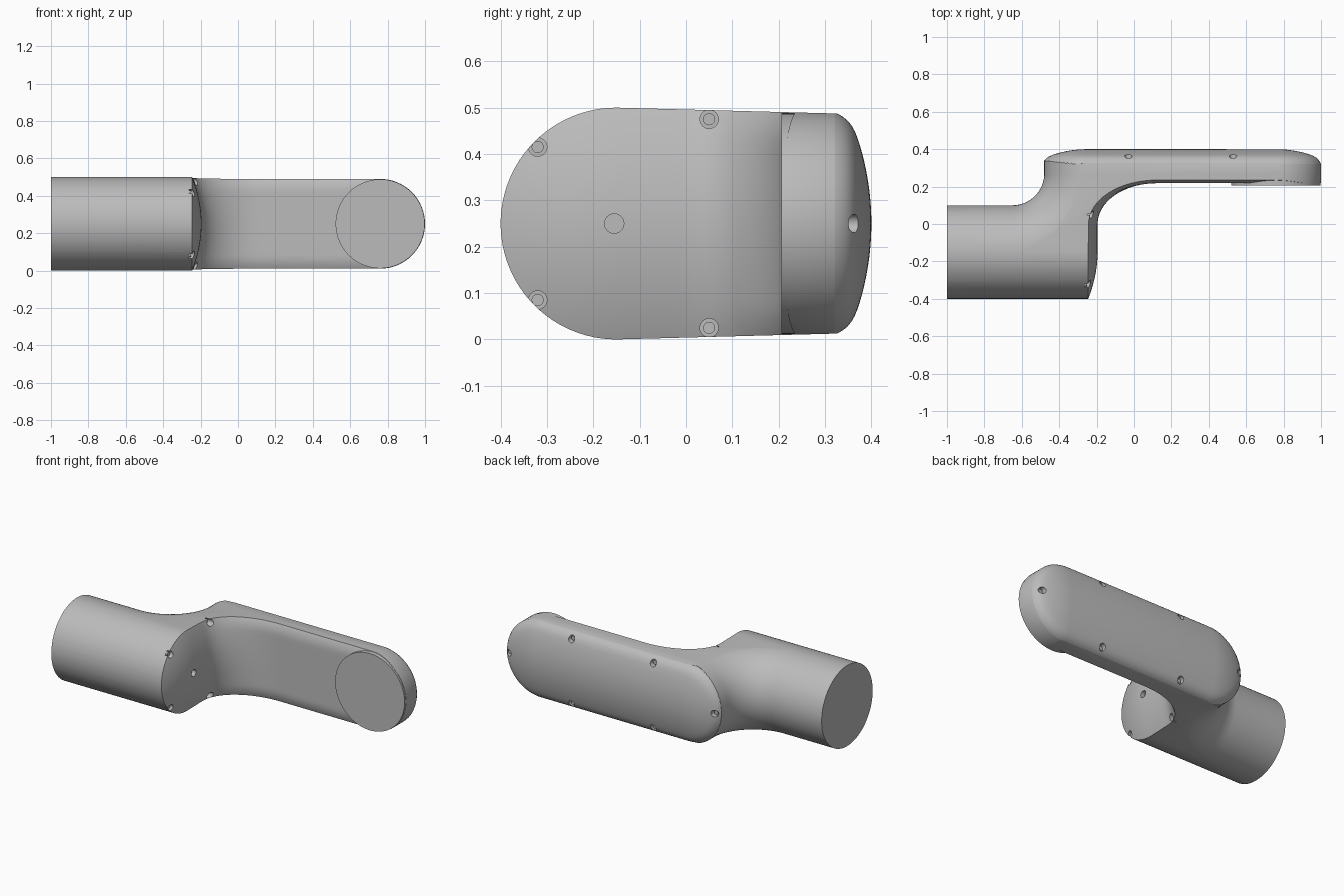
import bpy, bmesh
from math import sin, cos, pi, hypot, sqrt
from mathutils import Matrix, Vector

cube = bpy.data.objects.get("Cube")
if cube:
    bpy.data.objects.remove(cube, do_unlink=True)

MID = 0.25              # height of the symmetry plane
LEFT, RIGHT = -0.25, 0.76   # centres of the rounded link ends
LINK_R = 0.24

grey = bpy.data.materials.new("light_grey")
grey.use_nodes = True
grey.diffuse_color = (0.5, 0.5, 0.5, 1)
grey.node_tree.nodes["Principled BSDF"].inputs["Base Color"].default_value = (0.5, 0.5, 0.5, 1)


def make_object(name, bm):
    bmesh.ops.recalc_face_normals(bm, faces=bm.faces)
    mesh = bpy.data.meshes.new(name)
    bm.to_mesh(mesh)
    bm.free()
    mesh.materials.append(grey)
    obj = bpy.data.objects.new(name, mesh)
    bpy.context.collection.objects.link(obj)
    return obj


def loft(name, rings):
    """Closed solid through a list of equal-length rings of points."""
    bm = bmesh.new()
    rows = [[bm.verts.new(p) for p in ring] for ring in rings]
    n = len(rows[0])
    for a, b in zip(rows, rows[1:]):
        for i in range(n):
            j = (i + 1) % n
            bm.faces.new((a[i], a[j], b[j], b[i]))
    bm.faces.new(rows[0])
    bm.faces.new(rows[-1])
    return make_object(name, bm)


def rods(name, items, segments=24):
    """Several cylinders in one mesh: (start, end, radius)."""
    bm = bmesh.new()
    for start, end, radius in items:
        a, b = Vector(start), Vector(end)
        turn = (b - a).to_track_quat('Z', 'Y').to_matrix().to_4x4()
        bmesh.ops.create_cone(bm, cap_ends=True, segments=segments, radius1=radius,
                              radius2=radius, depth=(b - a).length,
                              matrix=Matrix.Translation((a + b) / 2) @ turn)
    return make_object(name, bm)


def boolean(target, tool, operation):
    tool.hide_render = True
    mod = target.modifiers.new(operation.lower(), 'BOOLEAN')
    mod.operation, mod.object, mod.solver = operation, tool, 'EXACT'
    bpy.context.view_layer.objects.active = target
    bpy.ops.object.modifier_apply(modifier=mod.name)
    bpy.data.objects.remove(tool, do_unlink=True)


def smooth(obj, angle=0.5):
    bpy.ops.object.select_all(action='DESELECT')
    obj.select_set(True)
    bpy.context.view_layer.objects.active = obj
    bpy.ops.object.shade_smooth_by_angle(angle=angle)


def cap_x(y, dz):
    """Domed end of the thick tube."""
    return -0.195 - 0.05 * (hypot(min(0, y + 0.15), dz) / 0.25) ** 2


def back_y(x, dz):
    """Crowned back of the link with a rounded rim."""
    q = min(1, hypot(max(LEFT - x, x - RIGHT, 0), dz) / LINK_R)
    return 0.4 - 0.05 * q ** 2 - 0.03 * q ** 16


def plan_outline(dz):
    """Plan outline of the arm at one distance from the symmetry plane."""
    pts = [(-1, -0.45)]
    pts += [(cap_x(y, dz), y) for y in (-0.45 + 0.45 * k / 18 for k in range(18))]
    front = 0.218 + 0.017 * max(0, (abs(dz) - 0.17) / 0.07) ** 2
    start = cap_x(0, dz)
    for k in range(17):
        a = pi / 2 * k / 16
        pts.append((0.12 - (0.12 - start) * cos(a), front * sin(a)))
    reach = sqrt(max(0, LINK_R ** 2 - dz ** 2))
    pts.append((RIGHT + max(reach, 0.002), front))
    for k in range(16):
        x = RIGHT + max(reach, 0.002) * cos(pi / 2 * k / 16)
        pts.append((x, back_y(x, dz)))
    for k in range(17):
        x = LEFT - 0.25 * sin(pi / 2 * k / 16)
        pts.append((x, back_y(x, dz)))
    pts.append((-1, back_y(-0.5, dz)))
    return [(x, y, MID + dz) for x, y in pts]


# Arm: plan shape, trimmed to the swept bend and the rounded end section
levels = [-0.27] + [LINK_R * sin(pi / 2 * k / 16) for k in range(-16, 17)] + [0.27]
arm = loft("arm_body", [plan_outline(dz) for dz in levels])


def bend_ring(origin, angle):
    """Half-round section facing the inside of the bend, open outward."""
    half = [(0.17 + 0.25 * (1 - cos(pi / 2 * k / 20)), 0.25 * sin(pi / 2 * k / 20))
            for k in range(1, 21)] + [(2.0, 0.27)]
    section = [(0.17, 0)] + half + [(d, -h) for d, h in reversed(half)]
    return [(origin[0] + d * cos(angle), origin[1] + d * sin(angle), MID + h)
            for d, h in section]


stations = [((-1.1, 0.27), -pi / 2)]
stations += [((-0.65, 0.27), -pi / 2 * (1 - k / 16)) for k in range(17)]
stations += [((-0.65, 0.45), 0)]
boolean(arm, loft("bend_trim", [bend_ring(o, a) for o, a in stations]), 'INTERSECT')

section = [(-0.15 + 0.25 * cos(pi / 2 + pi * k / 48), 0.25 * sin(pi / 2 + pi * k / 48))
           for k in range(49)]
section += [(0.45, -0.234), (0.45, 0.234)]
boolean(arm, loft("section_trim", [[(x, y, MID + h) for y, h in section]
                                   for x in (-1.2, 1.2)]), 'INTERSECT')

# Screw pockets in the tube end and in the link back
end_spots = [(y, MID + s * h) for y, h in ((-0.32, 0.165), (0.05, 0.225)) for s in (-1, 1)]
back_spots = [(-0.45, MID), (0.96, MID)]
back_spots += [(x, MID + s * 0.2) for x in (-0.03, 0.53) for s in (-1, 1)]
pockets = [((-0.262, y, z), (-0.12, y, z), 0.02) for y, z in end_spots]
pockets += [((x, 0.338, z), (x, 0.45, z), 0.02) for x, z in back_spots]
pockets += [((-0.22, -0.155, MID), (-0.12, -0.155, MID), 0.021)]
boolean(arm, rods("pocket_cutter", pockets), 'DIFFERENCE')
smooth(arm)

# Screw heads sitting in the pockets
screws = [((-0.27, y, z), (-0.252, y, z), 0.013) for y, z in end_spots]
screws += [((x, 0.33, z), (x, 0.347, z), 0.013) for x, z in back_spots]
smooth(rods("screw_heads", screws))

# Round mounting face at the far end of the link
smooth(rods("mounting_flange", [((RIGHT, 0.206, MID), (RIGHT, 0.3, MID), 0.238)], 96))
